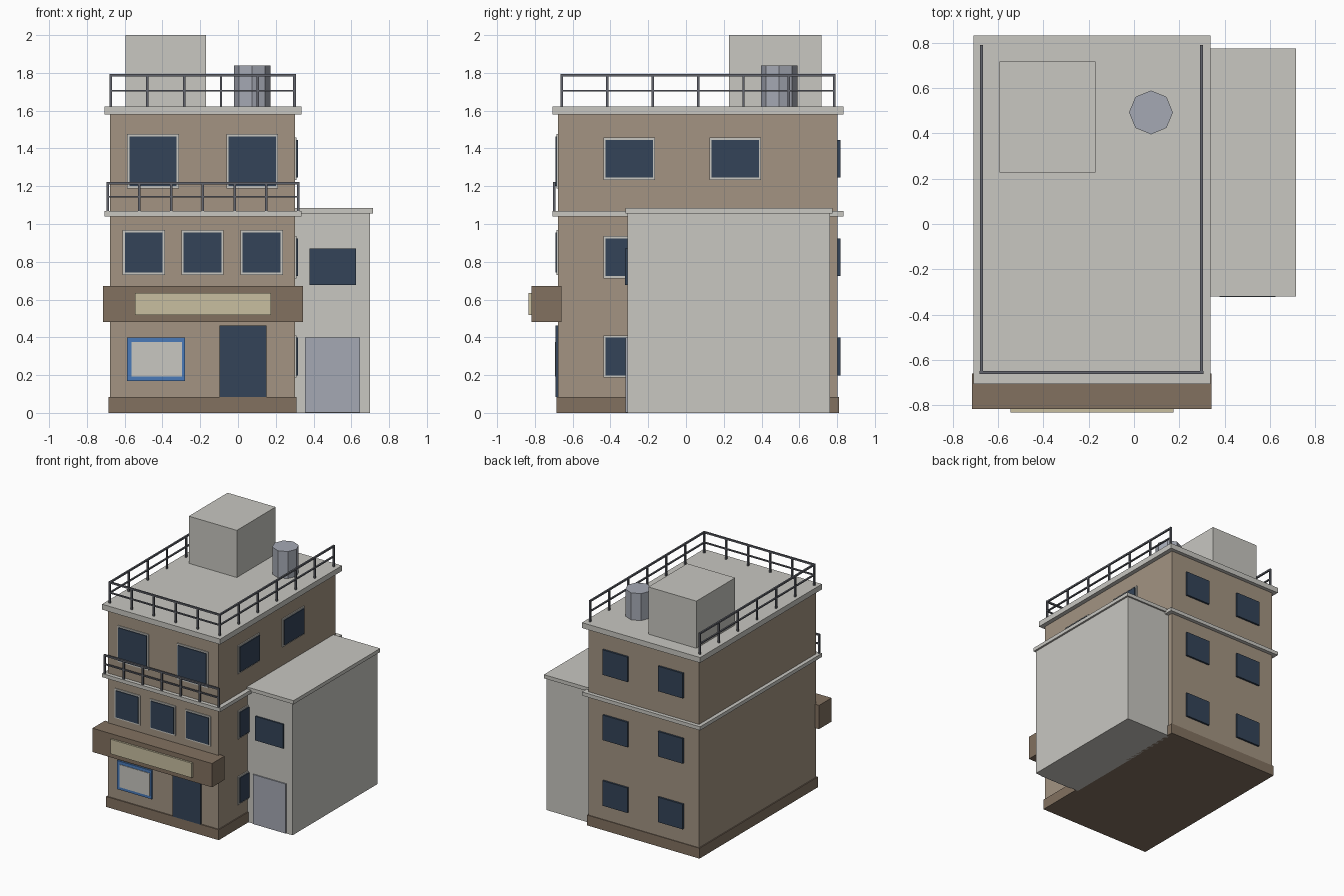
import bpy
import bmesh
from mathutils import Matrix, Vector

cube = bpy.data.objects.get("Cube")
if cube:
    bpy.data.objects.remove(cube, do_unlink=True)


def material(name, r, g, b):
    lin = [((c / 255 + 0.055) / 1.055) ** 2.4 for c in (r, g, b)]
    m = bpy.data.materials.new(name)
    m.use_nodes = True
    m.diffuse_color = (*lin, 1)
    m.node_tree.nodes["Principled BSDF"].inputs["Base Color"].default_value = (*lin, 1)
    return m


WALL = material("tan wall", 163, 148, 130)
BROWN = material("dark brown", 130, 113, 96)
PALE = material("pale concrete", 200, 199, 193)
GLASS = material("dark blue glass", 52, 68, 88)
CREAM = material("cream sign", 200, 191, 160)
BLUE = material("blue frame", 74, 122, 184)
METAL = material("light metal", 165, 169, 180)
RAIL = material("rail grey", 98, 101, 109)


def finish(name, bm, mat):
    mesh = bpy.data.meshes.new(name)
    bm.to_mesh(mesh)
    bm.free()
    mesh.materials.append(mat)
    obj = bpy.data.objects.new(name, mesh)
    bpy.context.collection.objects.link(obj)
    return obj


def add_box(bm, x, y, z):
    """Add a box given (min, max) ranges on each axis."""
    lo, hi = Vector((x[0], y[0], z[0])), Vector((x[1], y[1], z[1]))
    mat = Matrix.Translation((lo + hi) / 2) @ Matrix.Diagonal((*(hi - lo), 1))
    bmesh.ops.create_cube(bm, size=1, matrix=mat)


def box(name, mat, x, y, z):
    bm = bmesh.new()
    add_box(bm, x, y, z)
    return finish(name, bm, mat)


def plate(name, mat, side, u, z, wall, out):
    """Thin panel on a wall; u is the range along the wall, out its depth."""
    if side == "front":
        box(name, mat, u, (wall - out, wall), z)
    elif side == "back":
        box(name, mat, u, (wall, wall + out), z)
    else:
        box(name, mat, (wall, wall + out), u, z)


def window(name, side, centre, width, z, wall, framed=True):
    u = (centre - width / 2, centre + width / 2)
    rim = 0.012
    if framed:
        plate(name + "_frame", PALE, side, (u[0] - rim, u[1] + rim),
              (z[0] - rim, z[1] + rim), wall, 0.008)
    plate(name + "_glass", GLASS, side, u, z, wall, 0.015)


def railing(name, start, end, z0, mid, top, posts):
    """Straight railing along x or y with two rails and evenly spaced posts."""
    bm = bmesh.new()
    t = 0.0065
    a, b = Vector(start), Vector(end)
    for z in (mid, top):
        s = t if z == top else t * 0.7
        add_box(bm, (a.x - t, b.x + t), (a.y - t, b.y + t), (z - s, z + s))
    for i in range(posts):
        p = a.lerp(b, i / (posts - 1))
        add_box(bm, (p.x - t, p.x + t), (p.y - t, p.y + t), (z0, top))
    finish(name, bm, RAIL)


# Main building
FRONT, BACK, LEFT = -0.677, 0.803, 0.302
box("main_walls", WALL, (-0.678, LEFT), (FRONT, BACK), (0.02, 1.6))
box("plinth", BROWN, (-0.686, 0.31), (-0.686, 0.809), (0, 0.083))
box("middle_ledge", PALE, (-0.708, 0.337), (-0.707, 0.833), (1.04, 1.069))
box("roof_slab", PALE, (-0.708, 0.337), (-0.707, 0.833), (1.58, 1.623))

# Side annex
box("annex_walls", PALE, (0.29, 0.70), (-0.31, 0.762), (0, 1.06))
box("annex_roof", PALE, (0.29, 0.715), (-0.32, 0.775), (1.055, 1.084))
plate("annex_window", GLASS, "front", (0.378, 0.625), (0.677, 0.87), -0.31, 0.012)
plate("annex_door", METAL, "front", (0.354, 0.645), (0.002, 0.398), -0.31, 0.009)

# Front canopy with blank sign panel
box("canopy", BROWN, (-0.715, 0.343), (-0.818, -0.66), (0.482, 0.672))
plate("sign_panel", CREAM, "front", (-0.545, 0.174), (0.518, 0.635), -0.818, 0.015)

# Ground floor door and shop window
plate("front_door", GLASS, "front", (-0.098, 0.15), (0.083, 0.463), FRONT, 0.013)
plate("shop_window_frame", BLUE, "front", (-0.588, -0.281), (0.17, 0.399), FRONT, 0.012)
plate("shop_window_panel", PALE, "front", (-0.563, -0.296), (0.193, 0.374), FRONT, 0.016)

# Front windows
for i, x in enumerate((-0.499, -0.188, 0.125)):
    window(f"middle_front_window_{i}", "front", x, 0.2, (0.742, 0.955), FRONT)
for i, x in enumerate((-0.45, 0.075)):
    window(f"upper_front_window_{i}", "front", x, 0.25, (1.2, 1.464), FRONT)

# Side and back windows on each floor
for floor, z in enumerate((0.199, 0.724, 1.246)):
    span = (z, z + 0.2)
    window(f"side_window_{floor}", "left", -0.301, 0.25, span, LEFT)
    if floor == 2:
        window("side_window_rear", "left", 0.261, 0.25, span, LEFT)
    for i, x in enumerate((-0.433, 0.057)):
        window(f"back_window_{floor}_{i}", "back", x, 0.22, span, BACK, False)

# Railings
railing("roof_rail_front", (-0.675, -0.657), (0.3, -0.657), 1.62, 1.706, 1.788, 6)
railing("roof_rail_right", (-0.673, -0.657), (-0.673, 0.785), 1.62, 1.706, 1.788, 7)
railing("roof_rail_left", (0.298, -0.657), (0.298, 0.785), 1.62, 1.706, 1.788, 7)
railing("balcony_rail", (-0.69, -0.697), (0.318, -0.697), 1.065, 1.145, 1.216, 7)

# Rooftop structures
box("stair_house", PALE, (-0.595, -0.17), (0.228, 0.718), (1.62, 2.0))
bm = bmesh.new()
bmesh.ops.create_cone(bm, cap_ends=True, segments=8, radius1=0.097, radius2=0.097,
                      depth=0.22, matrix=Matrix.Translation((0.075, 0.493, 1.729)))
finish("water_tank", bm, METAL)
